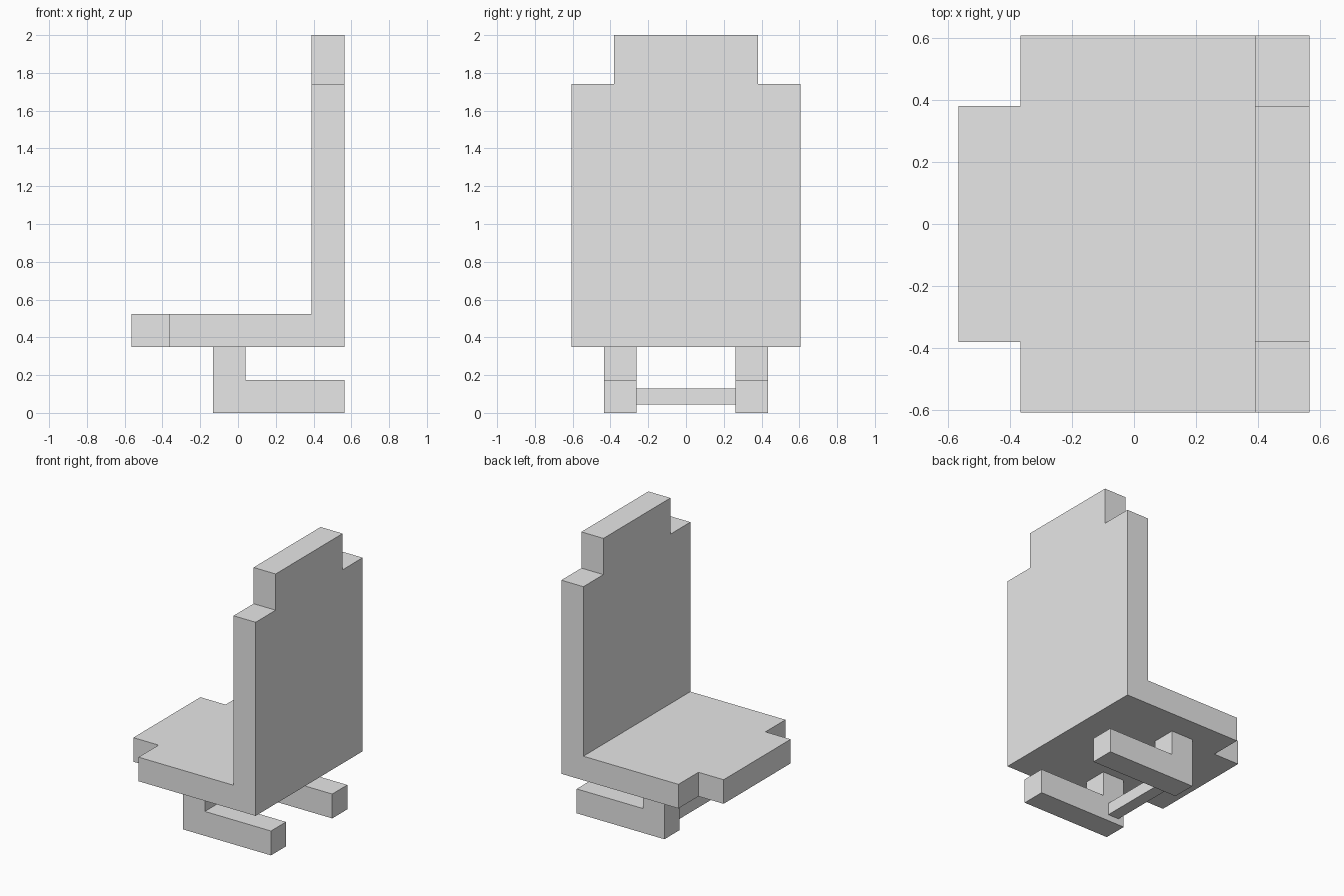
import bpy
import bmesh
from mathutils import Vector

default_cube = bpy.data.objects.get("Cube")
if default_cube:
    bpy.data.objects.remove(default_cube, do_unlink=True)

# Single plain grey
grey = bpy.data.materials.new("plain grey")
grey.use_nodes = True
grey_value = (0.8, 0.8, 0.8, 1.0)
grey.diffuse_color = grey_value
grey.node_tree.nodes["Principled BSDF"].inputs["Base Color"].default_value = grey_value


def extrude_profile(name, outline, place, direction):
    """Extrude a flat outline; place maps each 2D point into space."""
    bm = bmesh.new()
    face = bm.faces.new([bm.verts.new(place(a, b)) for a, b in outline])
    result = bmesh.ops.extrude_face_region(bm, geom=[face])
    moved = [v for v in result["geom"] if isinstance(v, bmesh.types.BMVert)]
    bmesh.ops.translate(bm, verts=moved, vec=Vector(direction))
    if face.is_valid and not any(len(e.link_faces) == 2 for e in face.edges):
        bm.faces.remove(face)
    bmesh.ops.recalc_face_normals(bm, faces=bm.faces)
    mesh = bpy.data.meshes.new(name)
    bm.to_mesh(mesh)
    bm.free()
    mesh.materials.append(grey)
    obj = bpy.data.objects.new(name, mesh)
    bpy.context.collection.objects.link(obj)
    return obj


def mirrored(half):
    """Complete a half outline of (position, half width) points."""
    return half + [(a, -b) for a, b in reversed(half)]


wide, narrow = 0.607, 0.38
rear, back_face, seat_front = 0.565, 0.39, -0.565
seat_low, seat_high = 0.35, 0.523

# Seat slab with a narrower front tongue
extrude_profile(
    "seat",
    mirrored([(back_face, wide), (-0.365, wide), (-0.365, narrow), (seat_front, narrow)]),
    lambda x, y: (x, y, seat_low),
    (0, 0, seat_high - seat_low),
)

# Backrest with a narrower top step
extrude_profile(
    "backrest",
    mirrored([(seat_low, wide), (1.74, wide), (1.74, narrow), (2.0, narrow)]),
    lambda z, y: (back_face, y, z),
    (rear - back_face, 0, 0),
)

# L-shaped legs, mirrored across the centre
leg_in, leg_out = 0.262, 0.433
leg_front, post_rear, foot_high = -0.132, 0.04, 0.175
legs = extrude_profile(
    "legs",
    [(leg_front, 0), (rear, 0), (rear, foot_high), (post_rear, foot_high),
     (post_rear, seat_low), (leg_front, seat_low)],
    lambda x, z: (x, leg_in, z),
    (0, leg_out - leg_in, 0),
)
mirror = legs.modifiers.new("mirror", "MIRROR")
mirror.use_axis = (False, True, False)

# Crossbar between the leg posts
extrude_profile(
    "crossbar",
    [(-0.088, 0.045), (-0.002, 0.045), (-0.002, 0.13), (-0.088, 0.13)],
    lambda x, z: (x, -leg_in, z),
    (0, 2 * leg_in, 0),
)
